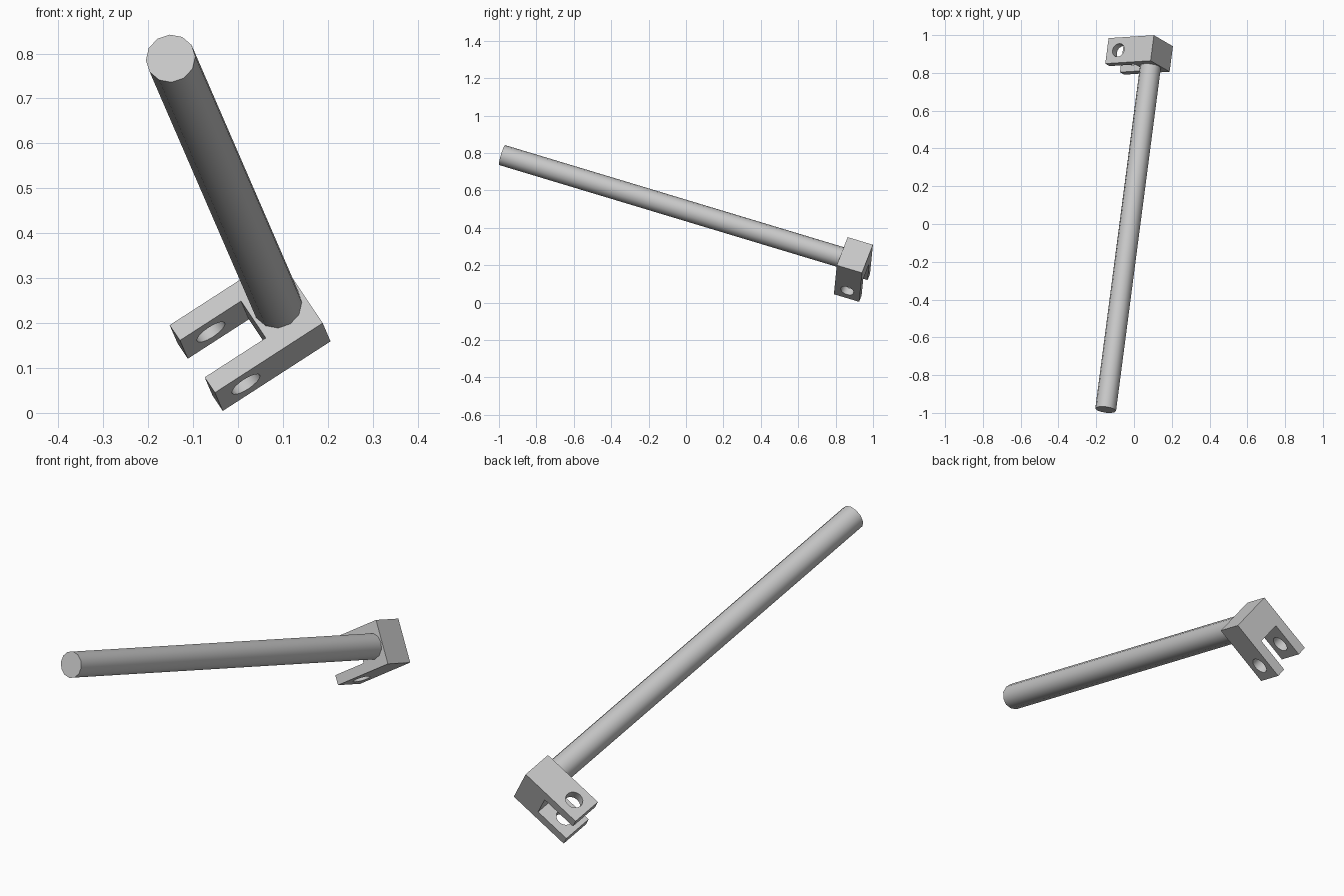
import bpy, bmesh
from mathutils import Matrix, Vector

cube = bpy.data.objects.get("Cube")
if cube:
    bpy.data.objects.remove(cube, do_unlink=True)

grey = bpy.data.materials.new("plain_grey")
grey.use_nodes = True
colour = (0.58, 0.58, 0.58, 1)
grey.diffuse_color = colour
grey.node_tree.nodes["Principled BSDF"].inputs["Base Color"].default_value = colour

# Tilted frame: x runs along the fork arms, y across them, z along the rod
free_end = Vector((-0.15, -0.983, 0.789))
joint = Vector((0.087, 0.832, 0.242))
axis = (joint - free_end).normalized()
arm = Vector((-0.24, -0.015, -0.155))
arm = (arm - axis * arm.dot(axis)).normalized()
across = axis.cross(arm)
frame = Matrix.Translation(joint) @ Matrix((arm, across, axis)).transposed().to_4x4()
rod_length = (joint - free_end).length


def add_object(name, bm):
    bmesh.ops.recalc_face_normals(bm, faces=bm.faces)
    mesh = bpy.data.meshes.new(name)
    bm.to_mesh(mesh)
    bm.free()
    mesh.materials.append(grey)
    obj = bpy.data.objects.new(name, mesh)
    bpy.context.collection.objects.link(obj)
    obj.matrix_world = frame
    return obj


def cylinder(name, radius, depth, sides, place):
    bm = bmesh.new()
    bmesh.ops.create_cone(bm, cap_ends=True, segments=sides, radius1=radius,
                          radius2=radius, depth=depth, matrix=place)
    return add_object(name, bm)


def select_only(obj):
    bpy.ops.object.select_all(action="DESELECT")
    obj.select_set(True)
    bpy.context.view_layer.objects.active = obj


# Long round rod, ending on the fork base
rod = cylinder("rod", 0.0555, rod_length, 12,
               Matrix.Translation((0, 0, -rod_length / 2)))

# Fork: U profile extruded along the rod axis
back, tip, slot = -0.061, 0.225, 0.063
half, inner, thick = 0.095, 0.052, 0.142
profile = [(back, -half), (tip, -half), (tip, -inner), (slot, -inner),
           (slot, inner), (tip, inner), (tip, half), (back, half)]
bm = bmesh.new()
base = bm.faces.new([bm.verts.new((x, y, 0)) for x, y in profile])
result = bmesh.ops.extrude_face_region(bm, geom=[base], use_keep_orig=True)
top = [g for g in result["geom"] if isinstance(g, bmesh.types.BMVert)]
bmesh.ops.translate(bm, verts=top, vec=(0, 0, thick))
fork = add_object("fork", bm)

# Pin hole through both arms
cutter = cylinder("pin_hole_cutter", 0.037, 0.4, 16,
                  Matrix.Translation((tip - 0.072, 0, thick / 2))
                  @ Matrix.Rotation(1.5708, 4, "X"))
cutter.hide_render = True
cut = fork.modifiers.new("pin_hole", "BOOLEAN")
cut.operation = "DIFFERENCE"
cut.solver = "EXACT"
cut.object = cutter
bpy.context.view_layer.update()
select_only(fork)
bpy.ops.object.modifier_apply(modifier=cut.name)
bpy.data.objects.remove(cutter, do_unlink=True)

# Smooth round walls, keep the block edges sharp
for obj in (rod, fork):
    select_only(obj)
    bpy.ops.object.shade_smooth_by_angle(angle=0.7)
